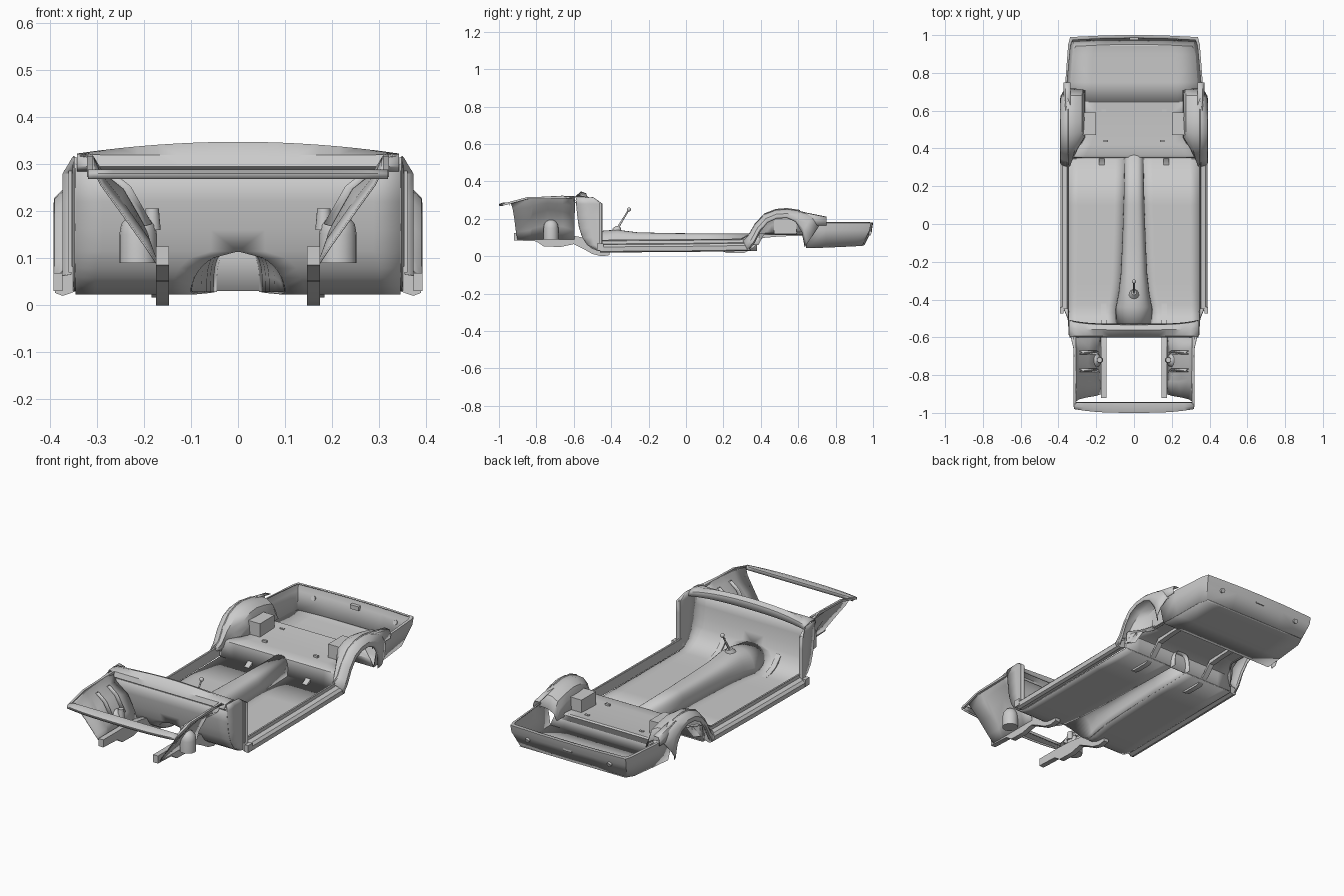
import bpy, bmesh, math
from mathutils import Vector

if "Cube" in bpy.data.objects:
    bpy.data.objects.remove(bpy.data.objects["Cube"])


def lerp(tab, v):
    """Piecewise linear lookup in an ascending table of (key, value)."""
    if v <= tab[0][0]:
        return tab[0][1]
    for (a, p), (b, q) in zip(tab, tab[1:]):
        if v <= b:
            return p + (q - p) * (v - a) / (b - a)
    return tab[-1][1]


def finish(bm, name, mirror=True, thick=0.0, angle=35):
    bmesh.ops.remove_doubles(bm, verts=bm.verts, dist=1e-5)
    bmesh.ops.recalc_face_normals(bm, faces=bm.faces)
    me = bpy.data.meshes.new(name)
    bm.to_mesh(me)
    bm.free()
    for p in me.polygons:
        p.use_smooth = True
    me.set_sharp_from_angle(angle=math.radians(angle))
    ob = bpy.data.objects.new(name, me)
    bpy.context.collection.objects.link(ob)
    if mirror:
        m = ob.modifiers.new("mirror", 'MIRROR')
        m.use_clip = True
        m.merge_threshold = 0.0005
    if thick:
        s = ob.modifiers.new("thickness", 'SOLIDIFY')
        s.thickness, s.offset = thick, 0
    return ob


def sheet(name, rows, thick=0.004, mirror=True, closed=False, angle=35):
    """Skin a grid of points; closed rows become capped tubes."""
    bm = bmesh.new()
    g = [[bm.verts.new(p) for p in r] for r in rows]
    n = len(g[0])
    for a, b in zip(g, g[1:]):
        for i in range(n if closed else n - 1):
            j = (i + 1) % n
            bm.faces.new((a[i], a[j], b[j], b[i]))
    if closed:
        bm.faces.new(g[0])
        bm.faces.new(g[-1])
    return finish(bm, name, mirror, 0 if closed else thick, angle)


def box(name, lo, hi, mirror=True):
    x0, y0, z0 = lo
    x1, y1, z1 = hi
    return sheet(name, [[(x0, y, z0), (x1, y, z0), (x1, y, z1), (x0, y, z1)] for y in (y0, y1)],
                 mirror=mirror, closed=True)


def rod(name, a, b, r0, r1, mirror=False, seg=16):
    a, b = Vector(a), Vector(b)
    bm = bmesh.new()
    rot = (b - a).to_track_quat('Z', 'Y').to_matrix().to_4x4()
    rot.translation = (a + b) / 2
    bmesh.ops.create_cone(bm, cap_ends=True, segments=seg, radius1=r0, radius2=r1,
                          depth=(b - a).length, matrix=rot)
    return finish(bm, name, mirror)


# Floor and firewall: one curved sheet with an arched tunnel opening
prof = [(0.35, .03), (0.1, .029), (-.1, .028), (-.3, .027), (-.43, .025), (-.47, .03), (-.5, .042),
        (-.525, .06), (-.54, .08), (-.552, .1), (-.558, .115), (-.572, .16), (-.58, .22), (-.588, .3)]
width = [(-.47, .1), (-.4, .085), (-.3, .07), (0, .056), (.38, .047)]
wall_y = [(z, y) for y, z in prof[4:]]


def inner(y, z):
    return lerp(width, y) * math.sqrt(max(0, 1 - (max(z - .03, 0) / .085) ** 2))


rows = []
for y, z in prof:
    xi = inner(y, z)
    rows.append([(xi + (.345 - xi) * t / 6, y, z) for t in range(7)])
sheet("floor_and_firewall", rows)

# Transmission tunnel
angs = [math.radians(a) for a in range(0, 91, 10)]
rows = [[(.1 * math.cos(a), lerp(wall_y, .03 + .085 * math.sin(a)), .03 + .085 * math.sin(a)) for a in angs]]
for y, top, e in [(-.44, .135, .9), (-.37, .14, .75), (-.26, .126, .65), (-.1, .122, .6),
                  (.1, .12, .6), (.38, .12, .6)]:
    rows.append([(lerp(width, y) * max(math.cos(a), 0) ** e, y, .028 + (top - .028) * math.sin(a) ** e)
                 for a in angs])
for p in (0, -1):
    rows = [[(0 if i == 9 else x, y, z) for i, (x, y, z) in enumerate(r)] for r in rows]
sheet("transmission_tunnel", rows)

# Cowl: arched rail across the top of the firewall
rows = []
for i in range(9):
    x = .342 * i / 8
    k = .025 * (1 - (i / 8) ** 2)
    s = .02 * (i / 8) ** 4
    rows.append([(x, -.588, .285), (x, -.6, .295), (x, -.592, .318), (x, -.56 + s / 2, .32 + k),
                 (x, -.535 + s, .31 + k), (x, -.53 + s, .29 + k / 2)])
sheet("cowl", rows)

# Side kick panels with door pillar flange
rows = []
for z in (.03, .06, .1, .15, .22, .28, .315):
    yr = -.45 if z < .3 else -.5
    out = .372 if z < .3 else .35
    rows.append([(.345, lerp(wall_y, z), z), (.346, (lerp(wall_y, z) + yr) / 2, z),
                 (.348, yr - .012, z), (.35, yr, z), (out, yr + .002, z)])
sheet("kick_panel", rows)
box("pillar_seal", (.352, -.462, .07), (.36, -.452, .285))

# Sills
sec = [(.343, .03), (.345, .082), (.352, .082), (.354, .066), (.378, .062), (.39, .05), (.388, .026), (.372, .02)]
sheet("sill", [[(x, y, z + dz) for x, z in sec] for y, dz in ((-.46, 0), (0, .003), (.34, .008))], closed=True)
box("sill_end_bracket", (.372, -.475, .03), (.392, -.44, .068))

# Rear wheel housings: outer lip, crown, inner wall
lip = [(.33, .03), (.365, .07), (.395, .13), (.435, .18), (.485, .203), (.54, .205), (.585, .185), (.62, .13), (.635, .05)]
crown = [(.305, .082), (.335, .11), (.37, .17), (.42, .222), (.48, .245), (.54, .25), (.61, .24), (.68, .222), (.715, .17)]
rows = []
for i, ((ly, lz), (cy, cz)) in enumerate(zip(lip, crown)):
    t = math.sin(math.pi * i / 8) ** .6 if 0 < i < 8 else 0
    xin = .34 - .075 * min(1, i / 3)
    iy = .36 + (cy - .305) * .85
    rows.append([(.375 + .012 * t, ly, lz), (.39, ly * .85 + cy * .15, lz * .85 + cz * .15),
                 (.388, (ly + cy) / 2, (lz + cz) / 2), (.372, ly * .15 + cy * .85, lz * .15 + cz * .85),
                 (.35, cy, cz), (.34 * .6 + xin * .4, cy, cz - .003),
                 (xin + .012, (cy + iy) / 2, cz - .022), (xin, iy, max(.06, cz - .055)),
                 (xin - .005, iy, .06 if i < 1 else .115)])
sheet("wheel_housing", rows)
sheet("quarter_flange", [[(.335, y, z), (.362, y, z - .002), (.37, y, z - .02), (.368, y, .165)]
                         for y, z in ((.6, .24), (.68, .224), (.75, .21))])
box("shock_mount_box", (.2, .47, .12), (.272, .59, .195))

# Seal bead along the sill and over the wheel housing
path = [(-.45, .084), (.29, .09)] + [(y, z + .004) for y, z in crown[1:7]]
sheet("seal_bead", [[(.35 + .004 * math.cos(a), y, z + .004 * math.sin(a)) for a in (0, 1.57, 3.14, 4.71)]
                    for y, z in path], closed=True)

# Rear seat platform, from riser to boot step
rows = []
for y, z, w in [(.345, .03, .345), (.355, .115, .345), (.365, .12, .342), (.42, .121, .3), (.5, .123, .27),
                (.59, .127, .27), (.645, .132, .27), (.65, .126, .29), (.635, .09, .33), (.645, .045, .345)]:
    rows.append([(w * t / 4, y, z) for t in range(5)])
sheet("rear_platform", rows)
for x, y in ((.16, .6), (.15, .44)):
    box("platform_bracket", (x - .012, y - .006, .12), (x + .012, y + .006, .134))

# Boot floor and surrounding tub wall
low = [(.345, .645), (.338, .75), (.328, .9), (.31, .942), (.15, .95), (0, .952)]
mid = [(.364, .64), (.36, .75), (.346, .93), (.335, .98), (.15, .99), (0, .992)]
top = [(.368, .64), (.362, .75), (.347, .95), (.337, .988), (.15, .997), (0, .999)]
lipr = [(.362, .64), (.354, .75), (.336, .945), (.325, .974), (.15, .982), (0, .984)]
zl = [.045, .048, .055, .058, .06, .06]
sheet("boot_floor", [[(x * t / 3, y if i < 3 else .942 + (y - .942) * (1 - t / 3), z) for t in range(4)]
                     for i, ((x, y), z) in enumerate(zip(low[:4], zl))] + [[(x, .95, .06) for x in (0, .1, .2, .31)]])
sheet("boot_wall", [[(x, y, z) for (x, y), z in zip(low, zl)], [(x, y, .14) for x, y in mid],
                    [(x, y, .178) for x, y in top], [(x, y, .18) for x, y in lipr]])
rod("tail_hole_rim", (.24, .972, .128), (.24, .99, .121), .012, .012, True)
box("latch_plate", (-.025, .974, .13), (.025, .994, .152), False)

# Chassis rails, front and rear
def rail(name, x, w, pts):
    sheet(name, [[(x - w, y, a), (x + w, y, a), (x + w, y, b), (x - w, y, b)] for y, a, b in pts],
          closed=True)


rail("front_rail", .16, .014, [(-.92, .085, .125), (-.8, .08, .125), (-.76, .052, .125), (-.67, .05, .12),
                               (-.6, .065, .11), (-.55, .04, .1), (-.5, .012, .05), (-.45, 0, .03), (-.41, .006, .026)])
rail("rear_rail", .17, .014, [(.2, .024, .03), (.22, .017, .03), (.31, .017, .03), (.36, .045, .06),
                              (.41, .098, .12), (.5, .106, .122), (.64, .11, .13)])

# Front inner wings sloping from upper edge down to the rails
rows = []
for y, dy, q in [
        (-.595, 0, [(.335, .318), (.315, .315), (.298, .27), (.23, .22), (.188, .14), (.172, .09)]),
        (-.66, 0, [(.32, .322), (.31, .318), (.292, .28), (.24, .24), (.195, .16), (.172, .09)]),
        (-.74, 0, [(.318, .318), (.308, .315), (.29, .285), (.245, .25), (.2, .17), (.172, .09)]),
        (-.82, .0, [(.316, .314), (.306, .31), (.29, .275), (.25, .225), (.2, .15), (.172, .09)]),
        (-.84, .01, [(.316, .312), (.306, .308), (.285, .26), (.235, .2), (.19, .14), (.172, .09)]),
        (-.945, .045, [(.314, .288), (.304, .283), (.29, .255), (.25, .2), (.2, .13), (.17, .085)])]:
    rows.append([(x, y + dy * i / 5, z) for i, (x, z) in enumerate(q)])
sheet("inner_wing", rows)
for y in (-.68, -.775):
    sheet("wing_rib", [[(x, y - .008, z), (x - .014, y, z + .004), (x, y + .008, z)]
                       for x, z in ((.288, .283), (.243, .247), (.198, .168))])

# Suspension towers: domed posts beside the rails
rows = [[(.212 + r * math.cos(a), -.722 + r * math.sin(a), z) for a in [k * math.pi / 8 for k in range(16)]]
        for r, z in ((.04, .09), (.04, .15), (.036, .172), (.024, .188), (.008, .195))]
sheet("suspension_tower", rows, closed=True)
rod("tower_cap", (.182, -.72, .16), (.182, -.72, .205), .018, .014, True)

# Radiator support bar and upper wing edges
rows = []
for i in range(7):
    x = .318 * i / 6
    b = .02 * (i / 6) ** 3
    rows.append([(x, -.945, .272), (x, -.947, .287), (x, -.975 + b / 2, .286), (x, -.998 + b, .279),
                 (x, -.996 + b, .268)])
sheet("radiator_support", rows)
rail("wing_edge", .314, .006, [(-.97, .272, .284), (-.85, .305, .316), (-.595, .31, .322)])

# Gear lever
rod("lever_boot", (0, -.37, .135), (0, -.362, .158), .028, .014)
rod("lever_shaft", (0, -.366, .15), (0, -.31, .242), .006, .004)
bm = bmesh.new()
bmesh.ops.create_uvsphere(bm, u_segments=16, v_segments=8, radius=.011)
bmesh.ops.translate(bm, verts=bm.verts, vec=(0, -.305, .25))
finish(bm, "lever_knob", False)
